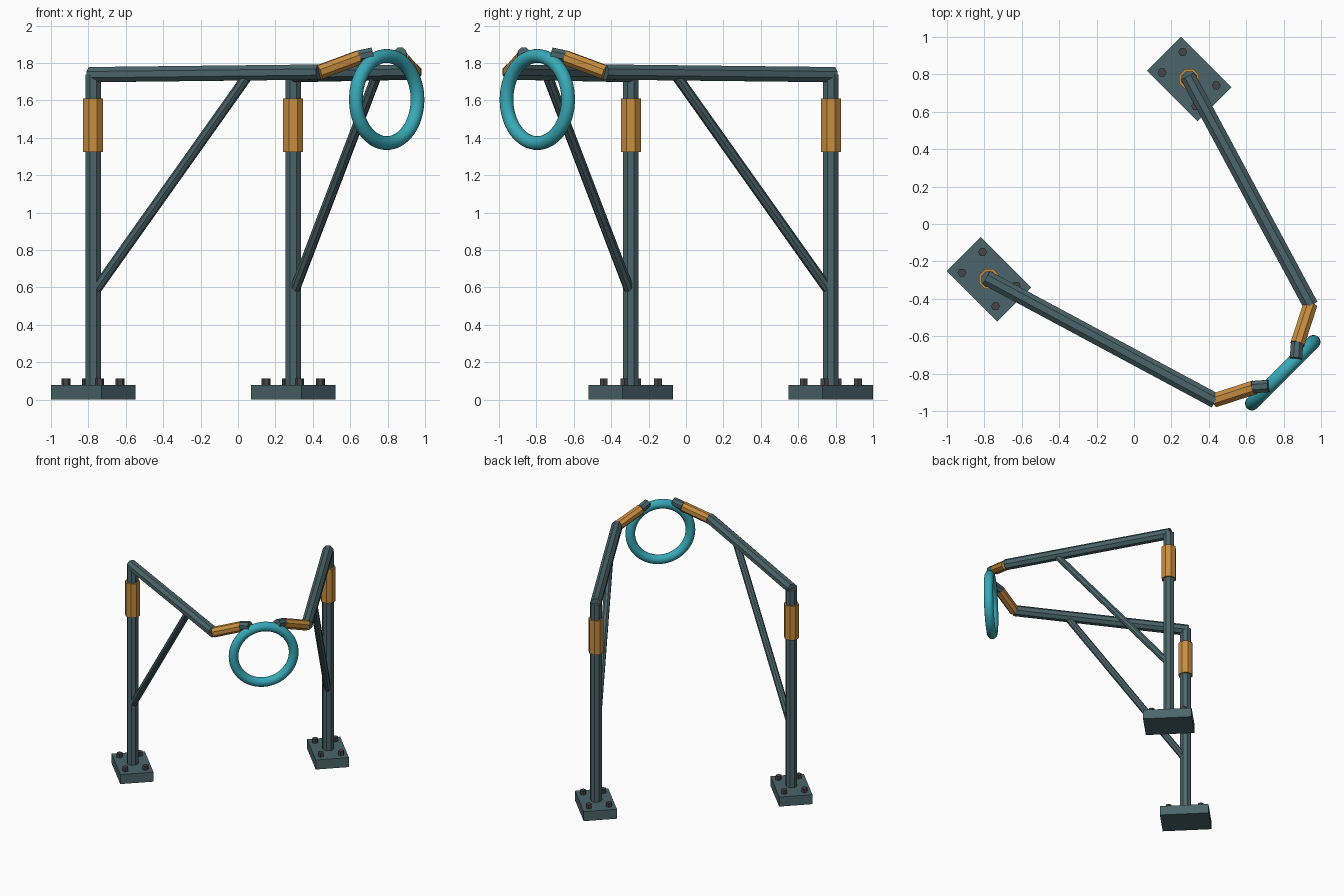
import bpy
import math
from mathutils import Vector, Matrix

cube = bpy.data.objects.get("Cube")
if cube:
    bpy.data.objects.remove(cube, do_unlink=True)


def material(name, rgb):
    m = bpy.data.materials.new(name)
    m.use_nodes = True
    m.diffuse_color = (*rgb, 1)
    m.node_tree.nodes["Principled BSDF"].inputs["Base Color"].default_value = (*rgb, 1)
    return m


STEEL = material("slate steel", (0.07, 0.13, 0.145))
ORANGE = material("orange sleeve", (0.58, 0.27, 0.05))
TEAL = material("teal ring", (0.04, 0.4, 0.48))
BOLT = material("dark bolt", (0.065, 0.06, 0.066))


def finish(name, mat):
    ob = bpy.context.object
    ob.name = name
    ob.data.materials.append(mat)
    return ob


def rod(name, a, b, radius, mat, sides=8):
    """Flat-sided bar between two points."""
    a, b = Vector(a), Vector(b)
    d = b - a
    spin = Matrix.Rotation(math.pi / sides, 4, "Z")
    bpy.ops.mesh.primitive_cylinder_add(vertices=sides, radius=radius, depth=d.length)
    ob = finish(name, mat)
    ob.matrix_world = (Matrix.Translation((a + b) / 2)
                       @ d.to_track_quat("Z", "Y").to_matrix().to_4x4() @ spin)
    return ob


# The two frames mirror each other across the diagonal plane x = -y
SIDES = {"right": lambda x, y, z: (x, y, z),
         "left": lambda x, y, z: (-y, -x, z)}
PX, PY = -0.775, -0.295
R = math.sqrt(0.5)

for side, at in SIDES.items():
    # Foot plate, turned to the diagonal
    bpy.ops.mesh.primitive_cube_add(size=1, location=at(PX, PY, 0.04),
                                    rotation=(0, 0, -math.pi / 4))
    finish(f"{side}_foot_plate", STEEL).scale = (0.382, 0.257, 0.08)

    # Anchor bolts
    for i, (u, v) in enumerate([(-1, -1), (-1, 1), (1, -1), (1, 1)]):
        x = PX + R * (0.127 * u + 0.078 * v)
        y = PY + R * (-0.127 * u + 0.078 * v)
        rod(f"{side}_bolt_{i + 1}", at(x, y, 0.07), at(x, y, 0.113), 0.024, BOLT, 6)

    # Post and its sleeve
    rod(f"{side}_post", at(PX, PY, 0.08), at(PX, PY, 1.74), 0.045, STEEL)
    rod(f"{side}_post_sleeve", at(PX, PY, 1.325), at(PX, PY, 1.61), 0.058, ORANGE)

    # Beam and diagonal brace
    rod(f"{side}_beam", at(-0.79, -0.287, 1.738), at(0.435, -0.945, 1.752), 0.044, STEEL)
    rod(f"{side}_brace", at(-0.755, -0.306, 0.595), at(0.05, -0.74, 1.73), 0.028, STEEL)

    # Angled arm and the clamp that meets the ring
    rod(f"{side}_arm_sleeve", at(0.432, -0.942, 1.75), at(0.642, -0.874, 1.828), 0.041, ORANGE)
    rod(f"{side}_ring_clamp", at(0.635, -0.872, 1.832), at(0.72, -0.866, 1.85), 0.036, STEEL)

# Hanging ring, facing along the diagonal
bpy.ops.mesh.primitive_torus_add(major_radius=0.233, minor_radius=0.037,
                                 major_segments=64, minor_segments=20,
                                 location=(0.795, -0.795, 1.605),
                                 rotation=(math.pi / 2, 0, math.pi / 4))
finish("ring", TEAL)
bpy.ops.object.shade_smooth()
